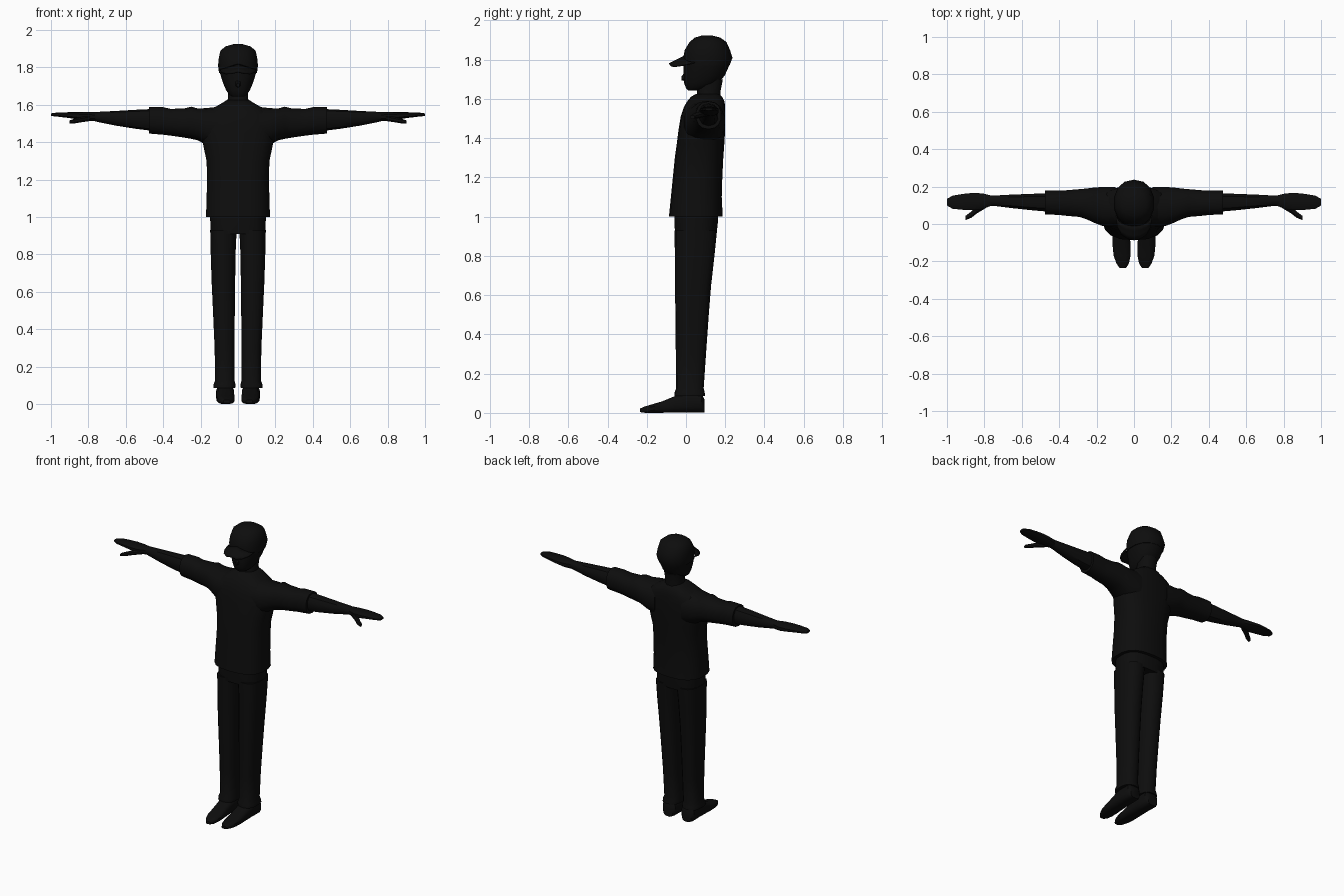
import bpy, bmesh, math

black = bpy.data.materials.new("near_black")
black.diffuse_color = (0.004, 0.004, 0.004, 1)


def finish(name, bm, mirror=False, angle=40):
    bmesh.ops.recalc_face_normals(bm, faces=bm.faces)
    me = bpy.data.meshes.new(name)
    bm.to_mesh(me)
    bm.free()
    me.materials.append(black)
    ob = bpy.data.objects.new(name, me)
    bpy.context.collection.objects.link(ob)
    if mirror:
        ob.modifiers.new("mirror", "MIRROR").use_mirror_merge = False
    bpy.ops.object.select_all(action="DESELECT")
    bpy.context.view_layer.objects.active = ob
    ob.select_set(True)
    bpy.ops.object.shade_smooth_by_angle(angle=math.radians(angle))
    return ob


def loft(name, axis, rings, sides=14, power=2.3, mirror=False):
    """Rings are (position along axis, a min, a max, b min, b max)."""
    bm = bmesh.new()
    loops = []
    for p, a0, a1, b0, b1 in rings:
        loop = []
        for i in range(sides):
            t = 2 * math.pi * (i + 0.5) / sides
            c, s = math.cos(t), math.sin(t)
            a = (a0 + a1) / 2 + (a1 - a0) / 2 * math.copysign(abs(c) ** (2 / power), c)
            b = (b0 + b1) / 2 + (b1 - b0) / 2 * math.copysign(abs(s) ** (2 / power), s)
            loop.append(bm.verts.new({"x": (p, a, b), "y": (a, p, b), "z": (a, b, p)}[axis]))
        loops.append(loop)
    for l0, l1 in zip(loops, loops[1:]):
        for i in range(sides):
            j = (i + 1) % sides
            bm.faces.new((l0[i], l0[j], l1[j], l1[i]))
    bm.faces.new(loops[0])
    bm.faces.new(loops[-1])
    return finish(name, bm, mirror)


def upright(name, rows, **kw):
    """Centred vertical loft from rows (z, half width, back/front y)."""
    return loft(name, "z", [(z, -w, w, y0, y1) for z, w, y0, y1 in rows], **kw)


# Shirt body
upright("shirt", [
    (1.0, .173, -.087, .187), (1.1, .17, -.077, .182), (1.2, .167, -.067, .185),
    (1.3, .17, -.057, .19), (1.37, .185, -.047, .195), (1.45, .20, -.037, .2),
    (1.51, .2, -.027, .2), (1.56, .175, -.01, .2), (1.59, .12, .008, .195),
    (1.61, .085, .025, .185), (1.625, .062, .05, .17)], sides=18, power=2.6)

# Short sleeves
loft("sleeve", "x", [
    (.10, -.02, .2, 1.36, 1.59), (.17, -.012, .2, 1.385, 1.582), (.215, .005, .197, 1.41, 1.58),
    (.25, .022, .192, 1.418, 1.59), (.29, .036, .188, 1.425, 1.58), (.36, .042, .182, 1.435, 1.578),
    (.40, .047, .18, 1.44, 1.587), (.475, .05, .18, 1.446, 1.587)], mirror=True)

# Bare forearm and flat hand
loft("forearm", "x", [
    (.44, .062, .168, 1.458, 1.578), (.55, .072, .163, 1.472, 1.573), (.65, .083, .159, 1.488, 1.567),
    (.75, .096, .153, 1.508, 1.562), (.79, .097, .152, 1.518, 1.56)], sides=10, mirror=True)
loft("hand", "x", [
    (.76, .098, .152, 1.512, 1.56), (.81, .078, .165, 1.514, 1.56), (.86, .072, .168, 1.522, 1.561),
    (.91, .074, .163, 1.53, 1.56), (.97, .08, .153, 1.537, 1.558), (1.0, .098, .135, 1.54, 1.554)],
    sides=10, power=2.8, mirror=True)
loft("thumb", "x", [
    (.79, .085, .125, 1.512, 1.545), (.84, .055, .095, 1.505, 1.535), (.87, .032, .068, 1.5, 1.527),
    (.90, .02, .045, 1.498, 1.517)], sides=8, mirror=True)

# Neck, face and nose
upright("neck", [(1.58, .066, .05, .18), (1.64, .055, .055, .178), (1.7, .058, .06, .19)], sides=12)
upright("face", [
    (1.643, .03, .01, .055), (1.655, .05, .0, .11), (1.68, .066, -.01, .165), (1.72, .083, -.012, .198),
    (1.77, .099, -.012, .22), (1.81, .105, -.012, .23)], sides=14)
loft("nose", "y", [(.01, -.022, .022, 1.685, 1.76), (-.022, -.01, .01, 1.695, 1.715)], sides=6)

# Cap crown
upright("cap", [
    (1.77, .104, -.014, .222), (1.81, .109, -.014, .237), (1.85, .105, -.006, .224),
    (1.89, .096, .018, .206), (1.912, .068, .045, .175), (1.924, .025, .085, .13)], sides=14, power=2.2)

# Cap brim: curved plate drooping towards the front and sides
bm = bmesh.new()
grid = []
for r in range(4):
    row = []
    for i in range(9):
        t = math.pi * i / 8
        f = r / 3
        x = -.094 * math.cos(t)
        y = .045 - (.055 + .075 * f) * math.sin(t) ** .8
        z = 1.815 - .038 * f * math.sin(t) - .03 * abs(math.cos(t))
        row.append(bm.verts.new((x, y, z)))
    grid.append(row)
for r in range(3):
    for i in range(8):
        quad = (grid[r][i], grid[r][i + 1], grid[r + 1][i + 1], grid[r + 1][i])
        bm.faces.new(quad)
bmesh.ops.remove_doubles(bm, verts=bm.verts, dist=.0005)
brim = finish("cap_brim", bm)
solid = brim.modifiers.new("thickness", "SOLIDIFY")
solid.thickness = .01
solid.offset = 0

# Trousers
upright("trouser_seat", [(.91, .148, -.057, .157), (.96, .15, -.06, .163), (1.04, .152, -.06, .168)],
        sides=16, power=2.8)
loft("trouser_leg", "z", [
    (.085, .014, .133, -.06, .098), (.105, .012, .132, -.058, .095), (.125, .018, .123, -.05, .09),
    (.3, .018, .126, -.052, .102), (.5, .016, .135, -.054, .116), (.65, .014, .142, -.056, .128),
    (.8, .012, .147, -.057, .145), (.93, .006, .15, -.058, .158)], power=2.7, mirror=True)

# Shoes
loft("shoe", "y", [
    (.094, .035, .105, 0, .07), (.08, .022, .118, 0, .1), (.0, .02, .117, 0, .105),
    (-.06, .02, .116, 0, .085), (-.12, .018, .115, 0, .06), (-.17, .018, .11, 0, .045),
    (-.21, .026, .095, 0, .033), (-.235, .042, .078, .004, .022)], sides=12, power=3, mirror=True)
